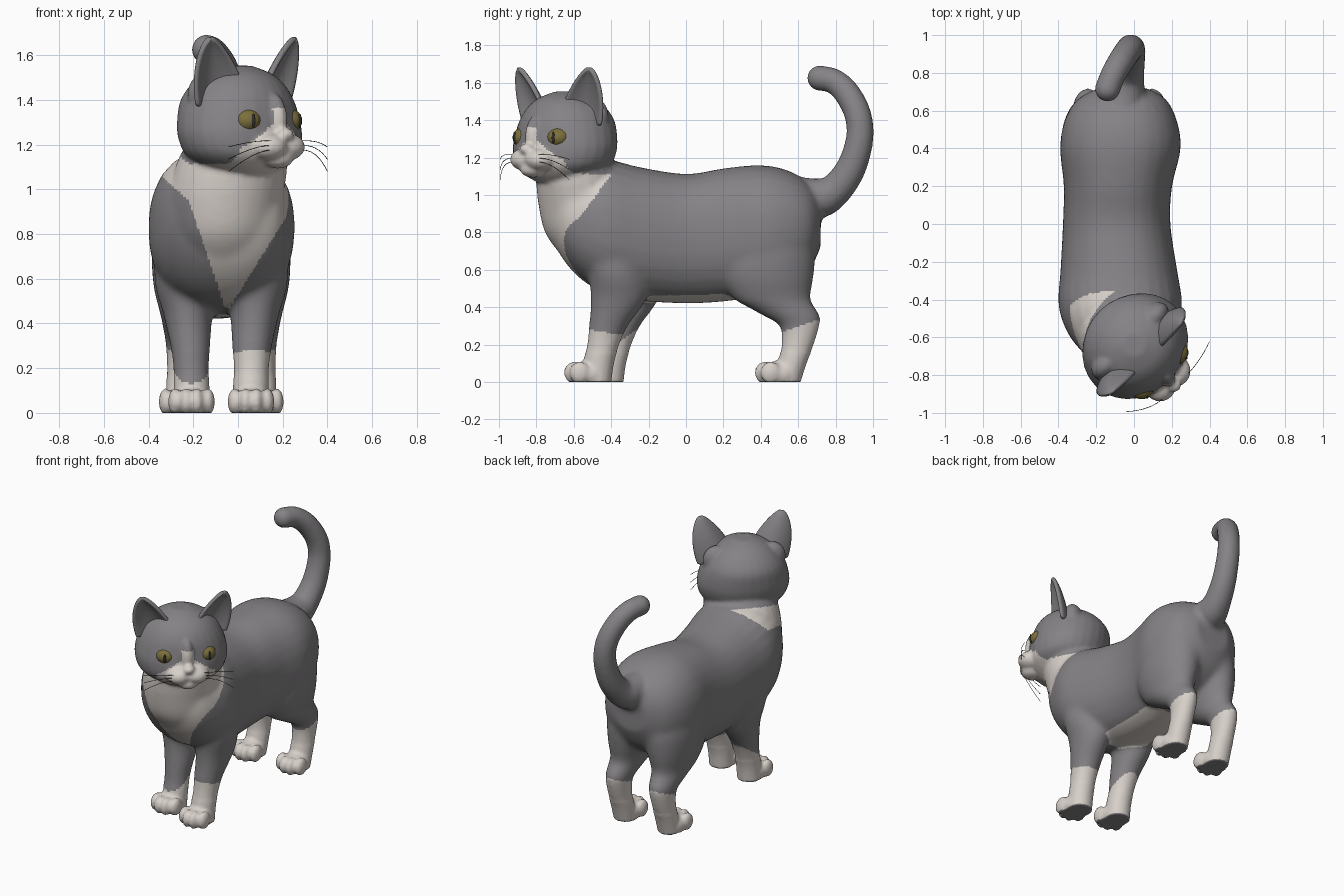
import bpy, bmesh, math
from mathutils import Matrix, Vector, Euler

if "Cube" in bpy.data.objects:
    bpy.data.objects.remove(bpy.data.objects["Cube"])

MID = -0.075                       # centre line of torso in x
HEAD = Vector((0.0, -0.64, 0.0))   # head axis; the head is turned 45 degrees
R = math.sqrt(0.5)


def material(name, rgb):
    m = bpy.data.materials.new(name)
    m.diffuse_color = (*rgb, 1)
    m.use_nodes = True
    m.node_tree.nodes["Principled BSDF"].inputs["Base Color"].default_value = m.diffuse_color
    return m


GREY = material("grey_fur", (0.235, 0.225, 0.235))
WHITE = material("white_fur", (0.68, 0.63, 0.59))
GOLD = material("gold_eye", (0.20, 0.16, 0.045))
DARK = material("dark", (0.03, 0.03, 0.03))


def head_pos(u, v, z):
    """Head coordinates (sideways, forward, up) to world."""
    return HEAD + Vector(((u + v) * R, (u - v) * R, z))


def spline(rows, n=4):
    out = []
    for i in range(len(rows) - 1):
        a, b, c, d = (rows[min(max(k, 0), len(rows) - 1)] for k in range(i - 1, i + 3))
        for k in range(n):
            t = k / n
            out.append([0.5 * (2 * q + (r - p) * t + (2 * p - 5 * q + 4 * r - s) * t * t
                               + (3 * q - p - 3 * r + s) * t ** 3)
                        for p, q, r, s in zip(a, b, c, d)])
    return out + [list(rows[-1])]


def skin(bm, rings):
    """Closed tube through rings of points."""
    rings = [[bm.verts.new(p) for p in ring] for ring in rings]
    n = len(rings[0])
    for p, q in zip(rings, rings[1:]):
        for i in range(n):
            bm.faces.new((p[i], p[(i + 1) % n], q[(i + 1) % n], q[i]))
    bm.faces.new(rings[0])
    bm.faces.new(rings[-1])


def circle(power=1.0, n=28):
    for i in range(n):
        c, s = math.cos(2 * math.pi * i / n), math.sin(2 * math.pi * i / n)
        yield tuple(math.copysign(abs(q) ** power, q) for q in (c, s))


def loft(bm, rows, place, power=1.0):
    """Tube through ellipses: rows of (level, a, b, radius_a, radius_b)."""
    skin(bm, [[place(t, a + ra * c, b + rb * s) for c, s in circle(power)]
              for t, a, b, ra, rb in spline(rows)])


def ball(bm, loc, radii, turn=0.0, n=20):
    m = Matrix.LocRotScale(Vector(loc), Euler((0, 0, turn)), Vector(radii))
    lats = [math.radians(-87 + 174 * j / 12) for j in range(13)]
    skin(bm, [[m @ Vector((c * math.cos(a), s * math.cos(a), math.sin(a)))
               for c, s in circle(n=n)] for a in lats])


def make(bm, name, mats, mods=()):
    """Mesh object with its modifiers applied and smooth shading."""
    bmesh.ops.recalc_face_normals(bm, faces=bm.faces)
    me = bpy.data.meshes.new(name)
    bm.to_mesh(me)
    bm.free()
    ob = bpy.data.objects.new(name, me)
    bpy.context.collection.objects.link(ob)
    for kind, settings in mods:
        mod = ob.modifiers.new(kind, kind)
        for key, val in settings.items():
            setattr(mod, key, val)
    if mods:
        dg = bpy.context.evaluated_depsgraph_get()
        me = bpy.data.meshes.new_from_object(ob.evaluated_get(dg))
        ob.modifiers.clear()
        ob.data = me
    me.materials.clear()
    for m in mats:
        me.materials.append(m)
    me.polygons.foreach_set("use_smooth", [True] * len(me.polygons))
    return ob


bm = bmesh.new()
level_z = lambda t, a, b: (a, b, t)

# torso: y, z low, z high, centre x, half width
torso = [(-0.75, .84, 1.06, -.06, .10), (-0.66, .66, 1.14, -.06, .23), (-0.55, .54, 1.18, -.07, .295),
         (-0.42, .475, 1.19, -.073, .328), (-0.25, .435, 1.15, -.08, .31), (0, .42, 1.113, -.092, .285),
         (0.2, .43, 1.143, -.085, .287), (0.4, .46, 1.16, -.072, .32), (0.55, .51, 1.13, -.07, .297),
         (0.66, .60, 1.06, -.065, .235), (0.72, .72, .97, -.06, .13)]
loft(bm, [(y, x, (a + b) / 2, w, (b - a) / 2) for y, a, b, x, w in torso],
     lambda t, a, b: (a, t, b), 0.88)

# neck and chest: z, x, y, radius x, radius y
loft(bm, [(.56, -.07, -.44, .12, .13), (.68, -.07, -.475, .19, .195), (.80, -.07, -.52, .24, .235),
          (.95, -.06, -.54, .26, .25), (1.05, -.04, -.565, .255, .235),
          (1.15, -.02, -.58, .24, .218), (1.25, 0, -.61, .2, .18)], level_z)

# legs: z, sideways offset, y front, y back, half width
front = [(.85, .15, -.60, -.24, .13), (.60, .155, -.53, -.22, .145), (.45, .15, -.51, -.21, .112),
         (.30, .138, -.52, -.31, .09), (.20, .135, -.53, -.355, .08), (.10, .132, -.55, -.385, .08),
         (-.01, .132, -.56, -.40, .08)]
hind = [(.95, .10, .25, .58, .14), (.75, .13, .20, .685, .175), (.58, .15, .18, .685, .155),
        (.45, .16, .25, .665, .115), (.40, .165, .33, .69, .10), (.35, .168, .42, .72, .088),
        (.30, .17, .50, .715, .078), (.20, .172, .51, .685, .072), (.10, .172, .49, .645, .075),
        (-.01, .172, .46, .61, .075)]
for side in (1, -1):
    for rows, toe, off in ((front, -.598, .133), (hind, .422, .175)):
        dy = .065 if side < 0 and toe < 0 else 0
        loft(bm, [(z, MID + side * o, (f + b) / 2 + dy, w, (b - f) / 2) for z, o, f, b, w in rows], level_z)
        # paw with four toes
        x = MID + side * off
        ball(bm, (x, toe + .08 + dy, .04), (.09, .105, .075))
        for k in (-1.5, -.5, .5, 1.5):
            ball(bm, (x + k * .049, toe + dy + (.03 if abs(k) > 1 else 0), .05), (.031, .055, .06))

# tail: x, y, z, radius
for x, y, z, r in spline([(-.06, .58, .98, .12), (-.05, .70, .98, .108), (-.035, .79, 1.02, .09),
                          (-.02, .88, 1.14, .08), (-.015, .928, 1.30, .074), (-.03, .918, 1.43, .072),
                          (-.07, .86, 1.545, .07), (-.11, .79, 1.608, .067), (-.14, .715, 1.625, .067)], 7):
    ball(bm, (x, y, z), (r, r, r))

# head: z, u, v, half width, half depth
loft(bm, [(1.07, 0, .06, .11, .12), (1.105, 0, .035, .20, .19), (1.16, 0, .025, .272, .24),
          (1.24, 0, .012, .298, .258), (1.32, 0, .002, .288, .258), (1.40, 0, -.005, .26, .247),
          (1.47, 0, -.002, .212, .205), (1.52, 0, 0, .145, .145), (1.553, 0, 0, .06, .06)],
     lambda t, a, b: head_pos(a, b, t))
# muzzle pads, chin, nose bridge, nose tip, backs of the ears
for u, v, z, rad in ((.055, .25, 1.19, (.085, .085, .062)), (-.055, .25, 1.19, (.085, .085, .062)),
                     (0, .25, 1.135, (.07, .07, .042)), (0, .225, 1.31, (.05, .07, .12)),
                     (0, .30, 1.245, (.04, .038, .03)),
                     (.18, -.03, 1.42, (.09, .065, .10)), (-.18, -.03, 1.42, (.09, .065, .10))):
    ball(bm, head_pos(u, v, z), rad, math.pi / 4)

body = make(bm, "body", [GREY, WHITE],
            [("REMESH", dict(mode='VOXEL', voxel_size=.012)), ("SMOOTH", dict(factor=.5, iterations=3))])
mesh = body.data
# soften torso and leg joints, flatten the soles
bm = bmesh.new()
bm.from_mesh(mesh)
soft = [v for v in bm.verts if .16 < v.co.z < 1.04 and v.co.y < .74 or v.co.z < 1.2 and -.3 < v.co.y < .6]
soft = [v for v in soft if v.co.z > .16]
for i in range(14):
    bmesh.ops.smooth_vert(bm, verts=soft, factor=.5, use_axis_x=True, use_axis_y=True, use_axis_z=True)
for v in bm.verts:
    v.co.z = max(v.co.z, 0)
bm.to_mesh(mesh)
bm.free()


def is_white(c, n):
    x, y, z = c
    if z < .004:
        return False                                         # paw pads
    if z < .42 and y > .3:
        return z < .28 + .35 * (y - .55)                     # hind socks
    if z < .40 and y < -.1:
        return z < (.265 - .15 * (y + .42) if x > MID else max(.13, .13 + .7 * (y + .48)))   # front socks
    if z < .5 and y > -.35:
        return n.z < -.75 and abs(y) < .28 and abs(x + .085) < .15   # belly
    u, v = (x + y - HEAD.y) * R, (x - y + HEAD.y) * R
    if z > 1.115 + .35 * max(0, -v - .1) and y < -.3:
        half = .04 + 1.35 * max(0, 1.295 - z)                # muzzle and blaze
        return v > .1 and z < 1.365 and abs(u) < min(half, .19)
    wide = .48 * (z - .45) + .8 * max(0, z - .95)
    limit = max(-.36 + .75 * (z - 1.16), -.64 + .8 * (.75 - z))
    return abs(x + .05 - .14 * (z - .45)) < wide and y < limit       # bib and collar


mesh.polygons.foreach_set("material_index", [int(is_white(p.center, p.normal)) for p in mesh.polygons])

# ears: curved pointed cups
for side, name in ((1, "right_ear"), (-1, "left_ear")):
    bm = bmesh.new()
    grid = []
    ca, sa = math.cos(.25), math.sin(.25)
    for j in range(15):
        t = j / 14
        w = .13 * (1 - t ** 2) ** .75 + .006
        row = []
        for i in range(-5, 6):
            s = i / 5
            d = .03 - .5 * w * (1 - s * s)
            u = .155 + .105 * t + ca * s * w + sa * d
            v = .04 + .03 * t - sa * s * w + ca * d
            row.append(bm.verts.new(head_pos(side * u, v, 1.37 + .31 * t)))
        grid.append(row)
    for a, b in zip(grid, grid[1:]):
        for i in range(10):
            bm.faces.new((a[i], a[i + 1], b[i + 1], b[i]))
    make(bm, name, [GREY], [("SOLIDIFY", dict(thickness=.026, offset=0)),
                            ("SUBSURF", dict(levels=1))])

# eyes and slit pupils
for side, name in ((1, "right"), (-1, "left")):
    bm = bmesh.new()
    ball(bm, head_pos(side * .13, .187, 1.307), (.064, .064, .055), math.pi / 4)
    make(bm, name + "_eye", [GOLD])
    bm = bmesh.new()
    ball(bm, head_pos(side * .146, .245, 1.307), (.008, .008, .032), math.pi / 4)
    make(bm, name + "_pupil", [DARK])

# whiskers: three thin curves per cheek
cu = bpy.data.curves.new("whiskers", 'CURVE')
cu.dimensions = '3D'
cu.bevel_depth = .0015
cu.bevel_resolution = 1
for side in (1, -1):
    for z0, z1 in ((1.215, 1.19), (1.195, 1.135), (1.175, 1.08)):
        sp = cu.splines.new('POLY')
        sp.points.add(8)
        for i, pt in enumerate(sp.points):
            t = i / 8
            pos = head_pos(side * (.08 + (.215 if side > 0 else .2) * t), .31 - (.04 if side > 0 else .09) * t * t,
                           z0 + (z1 - z0) * t * t + .02 * t * (1 - t))
            pt.co = (*pos, 1)
cu.materials.append(DARK)
bpy.context.collection.objects.link(bpy.data.objects.new("whiskers", cu))
